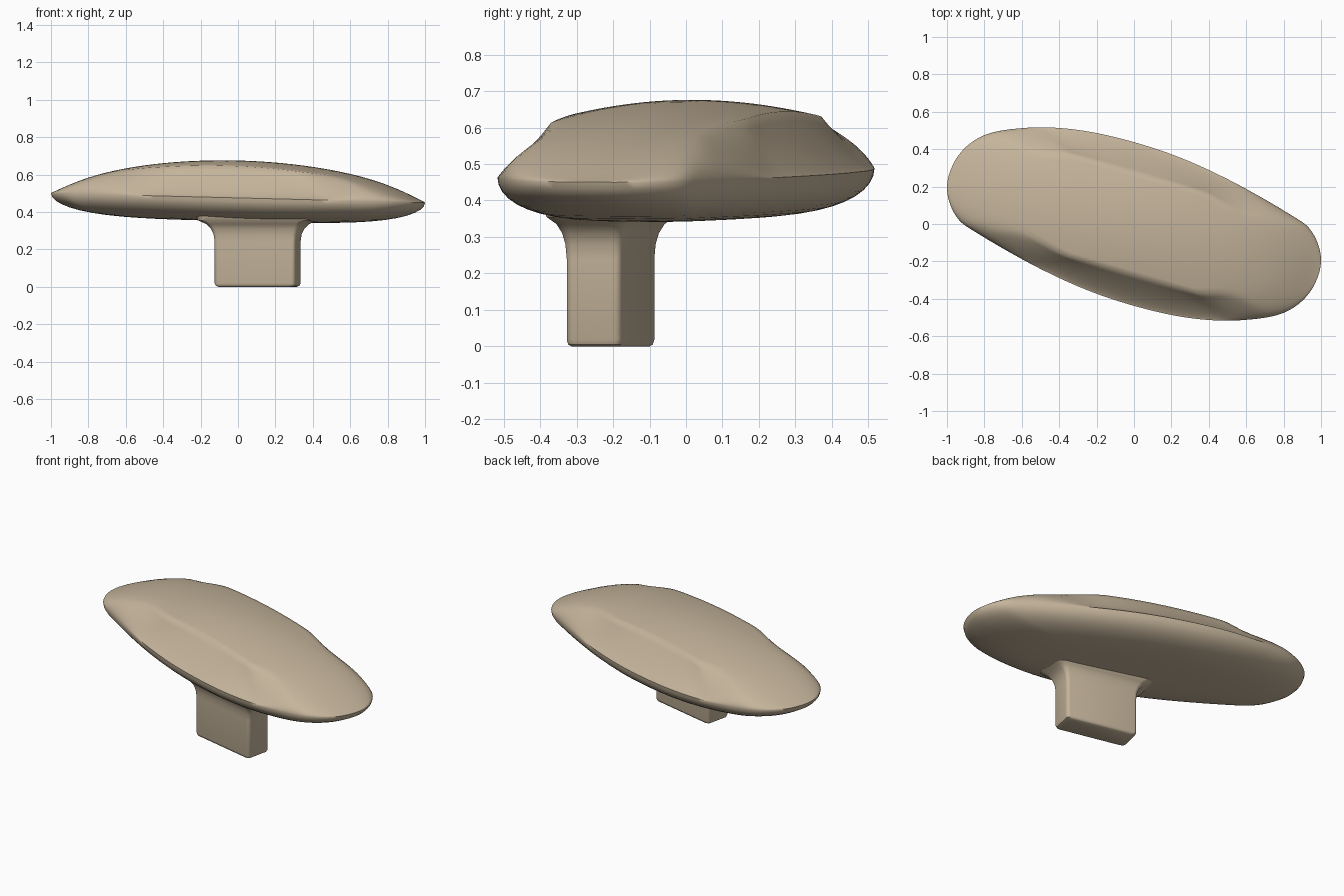
import bpy, bmesh, math
from mathutils import Vector, Matrix

cube = bpy.data.objects.get("Cube")
if cube:
    bpy.data.objects.remove(cube, do_unlink=True)

stone = bpy.data.materials.new("warm beige")
stone.use_nodes = True
BEIGE = (0.56, 0.46, 0.33, 1)
stone.diffuse_color = BEIGE
stone.node_tree.nodes["Principled BSDF"].inputs["Base Color"].default_value = BEIGE

AXIS = math.radians(16)   # how far the long axis is turned
CREASE = 0.262            # half width of the flat crown


def smooth_loop(points, steps):
    """Closed Catmull-Rom curve through the points."""
    pts = [Vector(p) for p in points]
    n, out = len(pts), []
    for i in range(n):
        a, b, c, d = (pts[(i + k) % n] for k in (-1, 0, 1, 2))
        for j in range(steps):
            t = j / steps
            out.append(0.5 * (2 * b + (c - a) * t + (2 * a - 5 * b + 4 * c - d) * t * t
                              + (3 * b - a - 3 * c + d) * t ** 3))
    return out


def skin(name, rings, start=None, end=None, angle=40):
    """Join a stack of equal rings, closing each end with a fan or one face."""
    bm = bmesh.new()
    loops = [[bm.verts.new(p) for p in ring] for ring in rings]
    n = len(loops[0])
    for lo, hi in zip(loops, loops[1:]):
        for i in range(n):
            j = (i + 1) % n
            bm.faces.new((lo[i], lo[j], hi[j], hi[i]))
    for loop, tip in ((loops[0], start), (loops[-1], end)):
        if tip is None:
            bm.faces.new(loop)
        else:
            centre = bm.verts.new(tip)
            for i in range(n):
                bm.faces.new((loop[i], loop[(i + 1) % n], centre))
    bmesh.ops.recalc_face_normals(bm, faces=bm.faces)
    mesh = bpy.data.meshes.new(name)
    bm.to_mesh(mesh)
    bm.free()
    mesh.materials.append(stone)
    obj = bpy.data.objects.new(name, mesh)
    bpy.context.collection.objects.link(obj)
    bpy.ops.object.select_all(action="DESELECT")
    obj.select_set(True)
    bpy.context.view_layer.objects.active = obj
    bpy.ops.object.shade_smooth_by_angle(angle=math.radians(angle))
    return obj


# Pad: oval outline, slightly tilted rim, flat crown with scooped flanks
half = [(1, -0.2), (0.95, -0.04), (0.82, 0.06), (0.5, 0.24), (0.2, 0.373),
        (-0.1, 0.464), (-0.35, 0.509), (-0.58, 0.514), (-0.8, 0.475), (-0.94, 0.365)]
outline = smooth_loop(half + [(-x, -y) for x, y in half], 6)


def rim_z(x):
    return 0.475 - 0.025 * x


def along_across(p):
    return (p.x * math.cos(AXIS) - p.y * math.sin(AXIS),
            p.x * math.sin(AXIS) + p.y * math.cos(AXIS))


def crease_at(edge):
    return min(CREASE / max(abs(along_across(edge)[1]), 0.01), 0.72)


def top_point(edge, t):
    p = edge * t
    u, v = along_across(p)
    crown = 0.2 * max(1 - (u / 1.03) ** 2, 0) ** 0.75
    crown *= 1 - 0.15 * min(abs(v) / CREASE, 1) ** 2
    tc = crease_at(edge)
    flank = 1 if t <= tc else ((1 - t) / (1 - tc)) ** 1.25
    w = min(max((abs(along_across(edge)[1]) - 0.28) / 0.09, 0), 1)
    fall = (1 - w) * max(1 - t ** 8, 0) ** 0.5 + w * flank
    return (p.x, p.y, rim_z(p.x) + crown * fall)


def under_point(edge, t):
    p = edge * t
    return (p.x, p.y, rim_z(p.x) - 0.125 * max(1 - t ** 4, 0) ** 0.5)


INNER, OUTER, UNDER = 12, 12, 14
rings = [[top_point(e, crease_at(e) * k / INNER) for e in outline]
         for k in range(1, INNER + 1)]
for k in range(1, OUTER + 1):
    f = math.sin(math.pi / 2 * k / OUTER)
    rings.append([top_point(e, crease_at(e) + (1 - crease_at(e)) * f) for e in outline])
for k in range(1, UNDER):
    t = math.cos(math.pi / 2 * k / UNDER)
    rings.append([under_point(e, t) for e in outline])
skin("pad", rings, (0, 0, 0.675), (0, 0, 0.35), 50)


# Stem: rounded bar with a softened foot and a flare into the pad
def rounded_rect(a, b, r, z):
    ring = []
    for q, (sx, sy) in enumerate(((1, 1), (-1, 1), (-1, -1), (1, -1))):
        for k in range(5):
            ang = math.pi / 2 * (q + k / 4)
            ring.append(Vector((sx * (a - r) + r * math.cos(ang),
                                sy * (b - r) + r * math.sin(ang), z)))
    return ring


place = Matrix.Translation((0.105, -0.207, 0)) @ Matrix.Rotation(math.radians(-12.5), 4, "Z")
profile = [(0, -0.018), (0.005, -0.006), (0.018, 0), (0.24, 0), (0.28, 0.006),
           (0.31, 0.02), (0.335, 0.045), (0.355, 0.09), (0.38, 0.1)]
stem = [[place @ p for p in rounded_rect(0.222 + d, 0.078 + d * 0.5, 0.02 + max(d, 0) * 0.4, z)]
        for z, d in profile]
skin("stem", stem)
